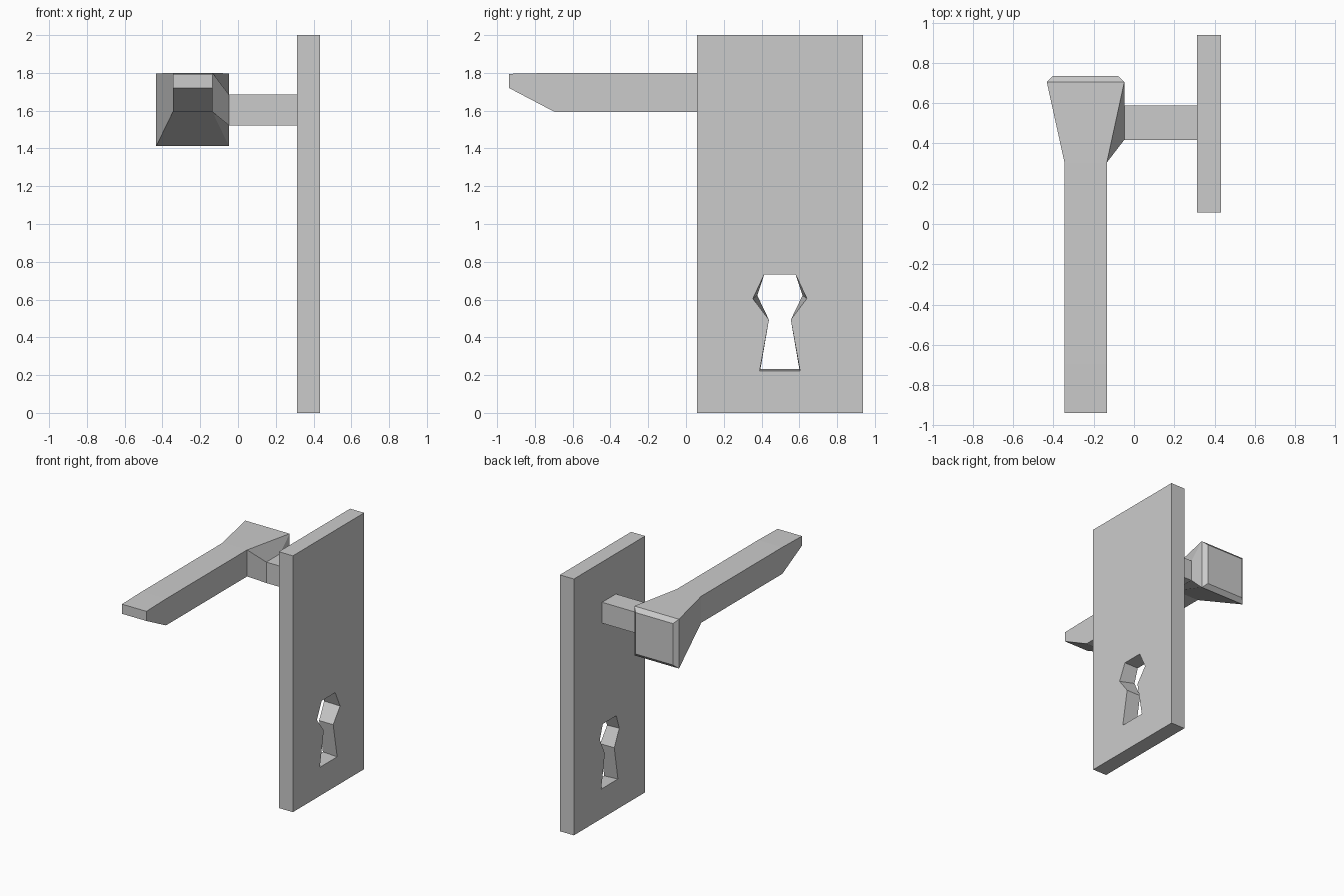
import bpy
import bmesh

if "Cube" in bpy.data.objects:
    bpy.data.objects.remove(bpy.data.objects["Cube"])


def finish(bm, name):
    bmesh.ops.recalc_face_normals(bm, faces=bm.faces[:])
    mesh = bpy.data.meshes.new(name)
    bm.to_mesh(mesh)
    bm.free()
    obj = bpy.data.objects.new(name, mesh)
    bpy.context.collection.objects.link(obj)
    return obj


def ring(bm, points):
    return [bm.verts.new(p) for p in points]


def bridge(bm, a, b):
    n = len(a)
    return [bm.faces.new((a[i], a[(i + 1) % n], b[(i + 1) % n], b[i])) for i in range(n)]


# Back plate with a keyhole that narrows towards the handle side
def keyhole(y_wide, z_wide, y_foot, z_foot):
    half = [(0.083, 0.733), (y_wide, z_wide), (0.058, 0.493), (y_foot, z_foot)]
    right = [(0.497 + y, z) for y, z in half]
    left = [(0.497 - y, z) for y, z in reversed(half)]
    return right + left


bm = bmesh.new()
rims, holes = [], []
for x, profile in ((0.312, keyhole(0.12, 0.622, 0.103, 0.232)),
                   (0.433, keyhole(0.143, 0.605, 0.107, 0.223))):
    rim = ring(bm, [(x, y, z) for y, z in ((0.058, 0), (0.937, 0), (0.937, 2), (0.058, 2))])
    hole = ring(bm, [(x, y, z) for y, z in profile])
    edges = [bm.edges.new((loop[i], loop[(i + 1) % len(loop)]))
             for loop in (rim, hole) for i in range(len(loop))]
    bmesh.ops.triangle_fill(bm, edges=edges, use_beauty=True)
    rims.append(rim)
    holes.append(hole)
bridge(bm, *rims)
bridge(bm, *holes)
finish(bm, "back_plate")

# Lever: rectangular sections lofted along y (y, x0, x1, z0, z1)
sections = [
    (-0.937, -0.345, -0.135, 1.72, 1.795),
    (-0.695, -0.345, -0.135, 1.593, 1.80),
    (0.305, -0.345, -0.135, 1.593, 1.80),
    (0.705, -0.433, -0.048, 1.412, 1.797),
    (0.735, -0.402, -0.08, 1.443, 1.766),
]
bm = bmesh.new()
rings = [ring(bm, [(x0, y, z0), (x1, y, z0), (x1, y, z1), (x0, y, z1)])
         for y, x0, x1, z0, z1 in sections]
sides = [bridge(bm, a, b) for a, b in zip(rings, rings[1:])]
bm.faces.new(rings[0])
bm.faces.new(rings[-1])

# Spindle grows out of the flared side of the lever
bm.faces.remove(sides[2][1])
flare = [rings[2][1], rings[2][2], rings[3][2], rings[3][1]]
spindle = [ring(bm, [(x, 0.418, 1.522), (x, 0.418, 1.685), (x, 0.588, 1.685), (x, 0.588, 1.522)])
           for x in (-0.048, 0.312)]
bridge(bm, flare, spindle[0])
bridge(bm, *spindle)
bm.faces.new(spindle[1])
finish(bm, "lever_handle")
